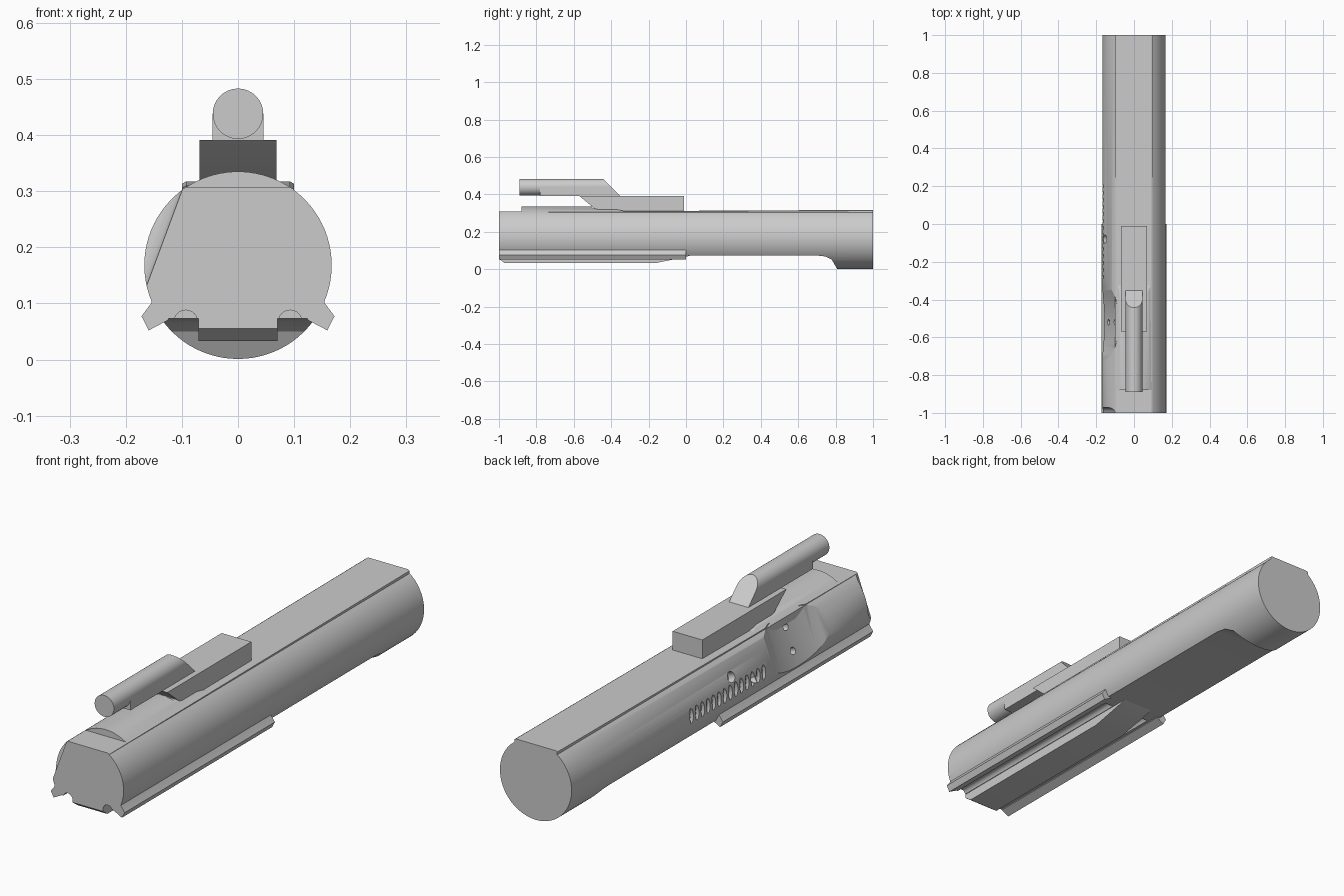
import bpy, bmesh
from math import sin, cos, pi, acos, atan2
from mathutils import Vector, Matrix

if "Cube" in bpy.data.objects:
    bpy.data.objects.remove(bpy.data.objects["Cube"])

steel = bpy.data.materials.new("plain_grey_steel")
steel.use_nodes = True
GREY = (0.6, 0.6, 0.6, 1)
steel.diffuse_color = GREY
steel.node_tree.nodes["Principled BSDF"].inputs["Base Color"].default_value = GREY

R, CZ = 0.167, 0.168                      # main cylinder radius and axis height
SIDE = Vector((-0.937, 0, 0.348))         # facing of the scooped side
ALONG = Vector((0.348, 0, 0.937))


def finish(name, bm):
    bmesh.ops.recalc_face_normals(bm, faces=bm.faces)
    mesh = bpy.data.meshes.new(name)
    bm.to_mesh(mesh)
    bm.free()
    obj = bpy.data.objects.new(name, mesh)
    bpy.context.collection.objects.link(obj)
    mesh.materials.append(steel)
    return obj


def loft(name, first, last):
    """Closed solid between two matching rings."""
    bm = bmesh.new()
    a, b = ([bm.verts.new(p) for p in ring] for ring in (first, last))
    bm.faces.new(a)
    bm.faces.new(b)
    n = len(a)
    for i in range(n):
        j = (i + 1) % n
        bm.faces.new((a[i], a[j], b[j], b[i]))
    return finish(name, bm)


def along_y(name, section, y0, y1):
    return loft(name, [(x, y0, z) for x, z in section], [(x, y1, z) for x, z in section])


def across_x(name, profile, half):
    return loft(name, [(-half, y, z) for y, z in profile], [(half, y, z) for y, z in profile])


def cylinder(name, centre, axis, radius, length, sides=24):
    bm = bmesh.new()
    turn = Vector(axis).to_track_quat("Z", "Y").to_matrix().to_4x4()
    bmesh.ops.create_cone(bm, cap_ends=True, segments=sides, radius1=radius, radius2=radius,
                          depth=length, matrix=Matrix.Translation(centre) @ turn)
    return finish(name, bm)


def cut(obj, cutter):
    cutter.hide_render = True
    mod = obj.modifiers.new("cut", "BOOLEAN")
    mod.operation, mod.solver, mod.object = "DIFFERENCE", "EXACT", cutter
    bpy.context.view_layer.objects.active = obj
    bpy.ops.object.modifier_apply(modifier=mod.name)
    bpy.data.objects.remove(cutter)


def arc(cx, cz, r, start, end, steps):
    return [(cx + r * cos(start + (end - start) * i / steps),
             cz + r * sin(start + (end - start) * i / steps)) for i in range(steps + 1)]


# Main body: cylinder with a slightly rising flat along the top
edge = acos(0.1 / R)
round_part = arc(0, CZ, R, pi - edge, 2 * pi + edge, 64)


def body_ring(y, top):
    section = round_part + [(0.1, top - 0.004), (0.093, top), (-0.093, top), (-0.1, top - 0.004)]
    return [(x, y, z) for x, z in section]


body = loft("main_body", body_ring(-1, 0.307), body_ring(1, 0.317))

# Underside relief, leaving the rear end fully round
cut(body, across_x("relief_cutter", [(-1.1, -0.1), (-1.1, 0.073), (0.7, 0.073), (0.745, 0.068),
                                     (0.78, 0.05), (0.81, -0.002), (0.81, -0.1)], 0.3))
# Round grooves beside the keel
for s in (-1, 1):
    cut(body, cylinder("groove_cutter", (s * 0.093, -0.6, 0.067), (0, 1, 0), 0.021, 1.1))

# Large scoop and small front corner cut on one side
for y, depth, r in ((-0.52, 0.126, 0.58), (-1.0, 0.14, 0.03)):
    centre = Vector((0, y, CZ)) + SIDE * (depth + r)
    cut(body, cylinder("scoop_cutter", centre, ALONG, r, 0.6, 128 if r > 0.1 else 32))

# Two holes in the scoop and two on the side
holes = [(-0.1, -0.52, 0.26, 0.015), (-0.135, -0.52, 0.168, 0.015),
         (-0.152, -0.08, 0.23, 0.022), (-0.165, -0.225, 0.168, 0.014)]
for x, y, z, r in holes:
    axis = SIDE if y < -0.5 else Vector((x, 0, z - CZ))
    cut(body, cylinder("hole_cutter", (x, y, z), axis, r, 0.06))

# Row of shallow grip notches
bm = bmesh.new()
for i in range(14):
    place = Matrix.Translation((-0.169, 0.2 - i * 0.037, 0.178))
    bmesh.ops.create_uvsphere(bm, u_segments=12, v_segments=8, radius=1,
                              matrix=place @ Matrix.Diagonal((0.016, 0.012, 0.034, 1)))
cut(body, finish("notch_cutter", bm))

# Raised round hump on top, ramping down at its rear
crown = arc(0, CZ, R, edge, pi - edge, 20)
base = [(-0.1, 0.27), (0.1, 0.27)]
hump = along_y("top_hump", crown + base, -0.88, -0.32)
cut(hump, across_x("ramp_cutter", [(-0.52, 0.4), (-0.5, 0.325), (-0.4, 0.325), (-0.31, 0.307),
                                   (-0.2, 0.307), (-0.2, 0.4)], 0.3))

# Guide rails along the lower sides
rail = [(0.145, 0.12), (0.155, 0.1), (0.172, 0.077), (0.159, 0.052), (0.125, 0.07), (0.115, 0.095)]
rails = [along_y(n, [(s * x, z) for x, z in rail], -1, 0)
         for n, s in (("left_rail", 1), ("right_rail", -1))]

# Flat keel under the front half
keel = across_x("keel", [(-1, 0.1), (-1, 0.055), (-0.97, 0.033), (-0.16, 0.033),
                         (0.0, 0.066), (0.03, 0.075), (0.03, 0.1)], 0.07)

# Key block on top with an undercut nose
key = across_x("key_block", [(-0.57, 0.391), (-0.49, 0.325), (-0.4, 0.3), (-0.01, 0.3),
                             (-0.01, 0.391)], 0.069)

# Key tube with a sloped rear and a square foot
tube = cylinder("key_tube", (0, -0.59, 0.438), (0, 1, 0), 0.045, 0.6, 32)
foot = across_x("tube_foot", [(-0.78, 0.39), (-0.35, 0.39), (-0.398, 0.438), (-0.78, 0.438)], 0.045)
cut(tube, across_x("slope_cutter", [(-0.35, 0.39), (-0.44, 0.48), (-0.46, 0.5), (-0.2, 0.5),
                                    (-0.2, 0.39)], 0.1))

# Smooth the round surfaces, keep the edges crisp
bpy.ops.object.select_all(action="DESELECT")
for obj in [body, hump, keel, key, tube, foot] + rails:
    obj.select_set(True)
bpy.context.view_layer.objects.active = body
bpy.ops.object.shade_smooth_by_angle(angle=0.5)
